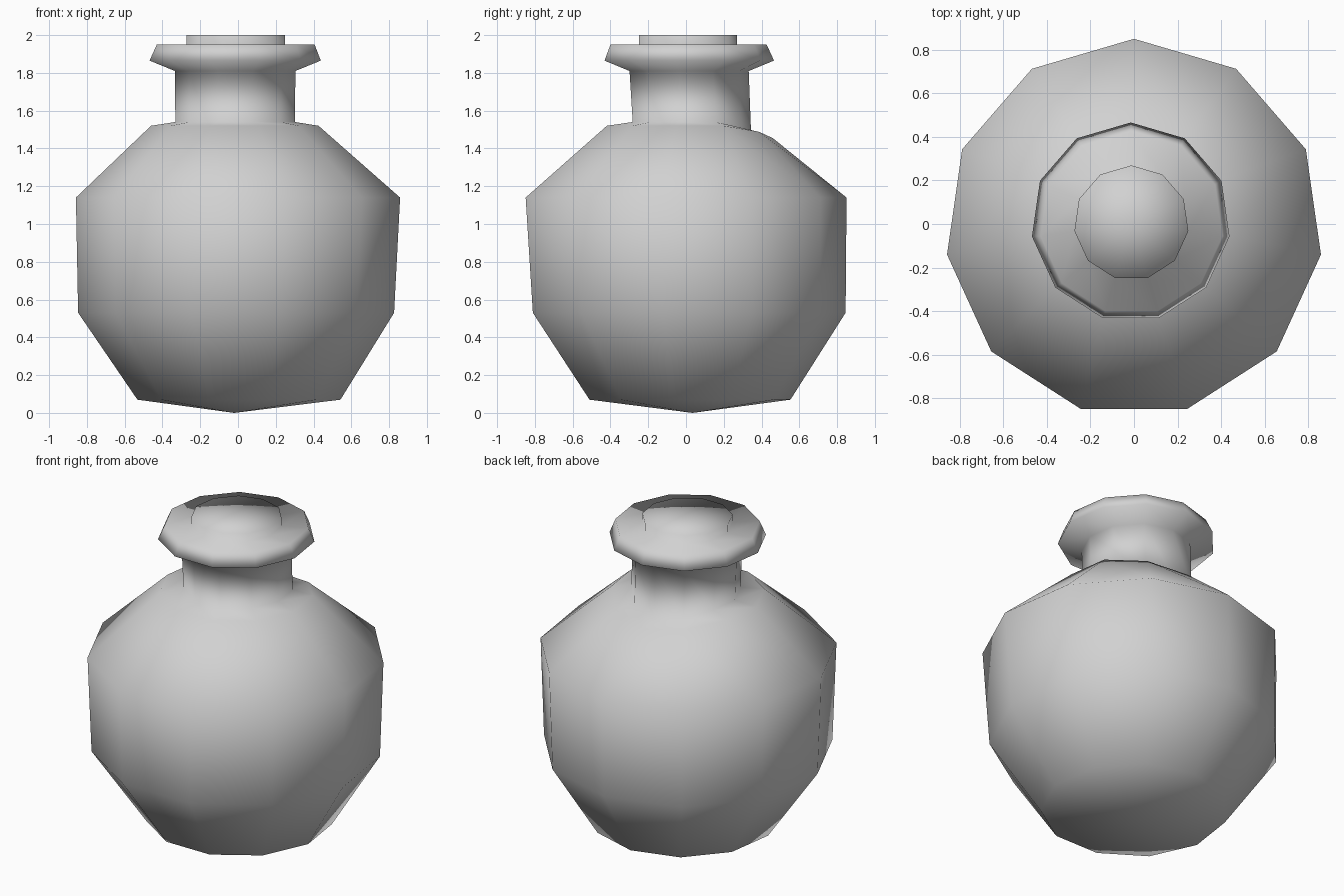
import bpy, bmesh
from math import sin, cos, tau

cube = bpy.data.objects.get("Cube")
if cube:
    bpy.data.objects.remove(cube, do_unlink=True)

SIDES = 11

# Rings from base to stopper: radius, height, centre x, centre y, drop at the back
RINGS = [
    (0.543, 0.07, 0.005, 0.01, 0),       # base edge
    (0.845, 0.53, -0.01, 0.00, 0),       # lower belly
    (0.867, 1.14, 0.00, -0.017, 0),      # upper belly
    (0.448, 1.52, -0.017, 0.011, 0.065), # shoulder
    (0.320, 1.54, -0.015, 0.025, 0.07),  # neck base
    (0.322, 1.81, -0.015, 0.01, 0),      # neck top
    (0.458, 1.865, -0.015, 0.008, 0),    # lip edge
    (0.422, 1.95, -0.012, 0.005, 0),     # lip top
    (0.264, 1.95, -0.012, 0.005, 0),     # stopper base
    (0.264, 2.00, -0.012, 0.005, 0),     # stopper top
]


def make_ring(bm, radius, z, cx, cy, drop):
    """One loop of points, the first straight at the back."""
    verts = []
    for i in range(SIDES):
        a = tau * i / SIDES
        steps = min(i, SIDES - i)
        sag = drop * max(0, 1 - steps / 2)
        verts.append(bm.verts.new((cx + radius * sin(a), cy + radius * cos(a), z - sag)))
    return verts


def close_with_tip(bm, ring, point):
    """Fan of triangles from a ring to a single point."""
    tip = bm.verts.new(point)
    for i, v in enumerate(ring):
        bm.faces.new((tip, v, ring[(i + 1) % SIDES]))


def make_material(name, colour):
    mat = bpy.data.materials.new(name)
    mat.use_nodes = True
    mat.diffuse_color = colour
    bsdf = mat.node_tree.nodes["Principled BSDF"]
    bsdf.inputs["Base Color"].default_value = colour
    return mat


# Bottle: stacked rings bridged into one smooth skin
bm = bmesh.new()
loops = [make_ring(bm, *r) for r in RINGS]
for low, high in zip(loops, loops[1:]):
    for i in range(SIDES):
        j = (i + 1) % SIDES
        bm.faces.new((low[i], low[j], high[j], high[i]))

# Slightly pointed base and flat stopper top
close_with_tip(bm, loops[0], (-0.02, 0.035, 0))
close_with_tip(bm, loops[-1], (-0.012, 0.005, 2))

bmesh.ops.recalc_face_normals(bm, faces=bm.faces[:])
for face in bm.faces:
    face.smooth = True

mesh = bpy.data.meshes.new("bottle")
bm.to_mesh(mesh)
bm.free()
mesh.materials.append(make_material("plain grey", (0.64, 0.64, 0.64, 1)))
bottle = bpy.data.objects.new("bottle", mesh)
bpy.context.collection.objects.link(bottle)
